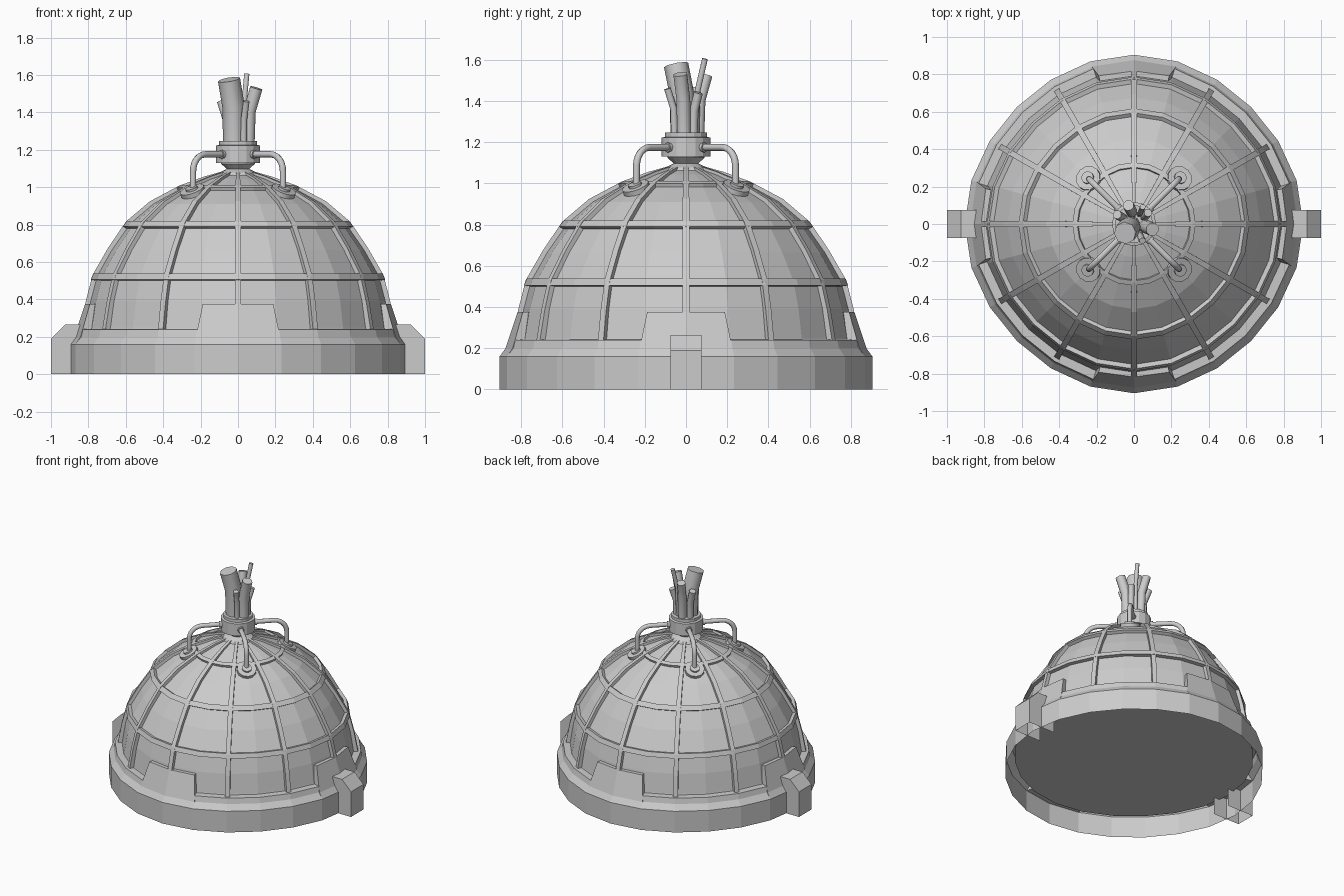
import bpy, bmesh
from math import sin, cos, pi, radians, atan2
from mathutils import Vector

if "Cube" in bpy.data.objects:
    bpy.data.objects.remove(bpy.data.objects["Cube"])


def squash(ob, k=.022):
    """Pull the diagonals in a little, as on the hand-shaped plan outline."""
    for v in ob.data.vertices:
        f = 1 - k * sin(2 * atan2(v.co.y, v.co.x)) ** 2
        v.co.x *= f
        v.co.y *= f
    return ob


def finish(name, bm):
    bmesh.ops.remove_doubles(bm, verts=bm.verts, dist=1e-5)
    bmesh.ops.recalc_face_normals(bm, faces=bm.faces)
    me = bpy.data.meshes.new(name)
    bm.to_mesh(me)
    bm.free()
    ob = bpy.data.objects.new(name, me)
    bpy.context.collection.objects.link(ob)
    return ob


def lathe(name, profile, segs, closed=False):
    """Spin an (r, z) profile around z."""
    bm = bmesh.new()
    vs = [bm.verts.new((r, 0, z)) for r, z in profile]
    pairs = list(zip(vs, vs[1:])) + ([(vs[-1], vs[0])] if closed else [])
    edges = [bm.edges.new(p) for p in pairs]
    bmesh.ops.spin(bm, geom=vs + edges, cent=(0, 0, 0), axis=(0, 0, 1),
                   angle=2 * pi, steps=segs, use_duplicate=False)
    return finish(name, bm)


def loft(name, sections, skip=()):
    """Skin matching closed sections, cap the ends, leave 'skip' sides open."""
    bm = bmesh.new()
    rows = [[bm.verts.new(p) for p in s] for s in sections]
    n = len(rows[0])
    for a, b in zip(rows, rows[1:]):
        for i in range(n):
            if i not in skip:
                j = (i + 1) % n
                bm.faces.new((a[i], a[j], b[j], b[i]))
    bm.faces.new(rows[0])
    bm.faces.new(rows[-1])
    return finish(name, bm)


def tube(name, pts, radius, res=2):
    cu = bpy.data.curves.new(name, 'CURVE')
    cu.dimensions = '3D'
    cu.bevel_depth = radius
    cu.bevel_resolution = res
    cu.use_fill_caps = True
    sp = cu.splines.new('POLY')
    sp.points.add(len(pts) - 1)
    for p, co in zip(sp.points, pts):
        p.co = (*co, 1)
    tmp = bpy.data.objects.new(name, cu)
    bpy.context.collection.objects.link(tmp)
    bpy.context.view_layer.update()
    deps = bpy.context.evaluated_depsgraph_get()
    me = bpy.data.meshes.new_from_object(tmp.evaluated_get(deps))
    bpy.data.objects.remove(tmp)
    ob = bpy.data.objects.new(name, me)
    bpy.context.collection.objects.link(ob)
    return ob


def polar(r, a, z):
    return Vector((r * cos(a), r * sin(a), z))


# Base ring (open underneath) and dome with a recessed floor
squash(lathe("base_ring", [(.905, 0), (.905, .16), (.872, .20), (.862, .24), (.79, .243)], 24))
squash(lathe("dome", [(0, .132), (.84, .132), (.812, .25), (.79, .39), (.755, .525),
                      (.676, .665), (.578, .805), (.455, .91), (.304, .993),
                      (.178, 1.043), (.08, 1.072), (0, 1.08)], 24))

# Twelve meridian ribs following the dome
path = [(.842, .24), (.815, .385), (.778, .53), (.695, .675), (.60, .815),
        (.47, .925), (.312, 1.009), (.18, 1.057), (.08, 1.085)]
for k in range(12):
    a = k * pi / 6
    side = Vector((-sin(a), cos(a), 0))
    secs = []
    for i, (r, z) in enumerate(path):
        w = .016 if i < 6 else (.014 if i == 6 else .011)
        t = i / (len(path) - 1)
        o, n = polar(r, a, z), polar(r - .05 * (1 - t), a, z - .05 * t)
        secs.append([o + side * w, o - side * w, n - side * w, n + side * w])
    squash(loft("rib", secs))

# Horizontal hoops, tilted to lie flush along the dome
hoops = {
    "lower_hoop": [(.787, .505), (.775, .538), (.72, .525), (.73, .495)],
    "middle_hoop": [(.618, .79), (.594, .82), (.55, .79), (.575, .765)],
    "upper_hoop": [(.330, .999), (.304, 1.011), (.29, .97), (.315, .96)],
}
for name, prof in hoops.items():
    squash(lathe(name, prof, 24, True))

# Four raised trapezoid plates on the base ring
for k in range(4):
    secs = []
    for f in (-1, 0, 1):
        a = k * pi / 2 + f * radians(15)
        b = k * pi / 2 + f * radians(13.4)
        secs.append([polar(.904, a, .16), polar(.876, a, .20), polar(.818, b, .375),
                     polar(.75, b, .375), polar(.80, a, .16)])
    squash(loft("base_plate", secs))

# Side lugs, hollow underneath
lug = [(.78, 0), (1.0, 0), (1.0, .19), (.925, .265), (.78, .265)]
for s in (-1, 1):
    loft("side_lug", [[(s * x, y, z) for x, z in lug] for y in (-.075, .075)], skip=(0, 4))

# Neck and collar on top
lathe("neck", [(.115, 1.055), (.10, 1.078), (.06, 1.097), (.09, 1.125), (.09, 1.14)], 16)
lathe("collar", [(0, 1.13), (.118, 1.13), (.118, 1.222), (.102, 1.226),
                 (.102, 1.247), (0, 1.247)], 16)

# Bent pipes from collar to dome, with sockets and pads
bend = [(.25 + .09 * sin(t * pi / 12), 1.085 + .09 * cos(t * pi / 12)) for t in range(7)]
for k in range(4):
    a = pi / 4 + k * pi / 2
    pipe = tube("pipe", [polar(r, a, z) for r, z in [(.09, 1.175)] + bend + [(.34, .96)]],
                .017, 2)
    for p in pipe.data.polygons:
        p.use_smooth = len(p.vertices) == 4
    tube("pipe_socket", [polar(.10, a, 1.175), polar(.13, a, 1.175)], .024, 2)
    normal = polar(sin(radians(27)), a, cos(radians(27)))
    c = polar(.34, a, .972)
    tube("pipe_pad", [c - normal * .03, c + normal * .018], .068, 4)
    tube("pipe_foot", [c, c + normal * .03], .034, 3)

# Cut cable bundle: base xy, top xyz, radius
cables = [
    ((-.02, -.015), (-.048, -.048, 1.575), .060),
    ((.055, -.01), (.098, -.028, 1.53), .036),
    ((.03, .05), (.047, .092, 1.605), .015),
    ((-.055, .03), (-.09, .05, 1.46), .024),
    ((-.01, .06), (-.03, .10, 1.525), .030),
    ((.03, -.055), (.045, -.09, 1.46), .018),
    ((.055, .035), (.075, .06, 1.44), .022),
]
for (bx, by), top, rad in cables:
    b, t = Vector((bx, by, 1.22)), Vector(top)
    mid = b.lerp(t, .6)
    mid.x, mid.y = b.x + (t.x - b.x) * .15, b.y + (t.y - b.y) * .15
    tube("cable", [b, mid, t], rad, 2)
